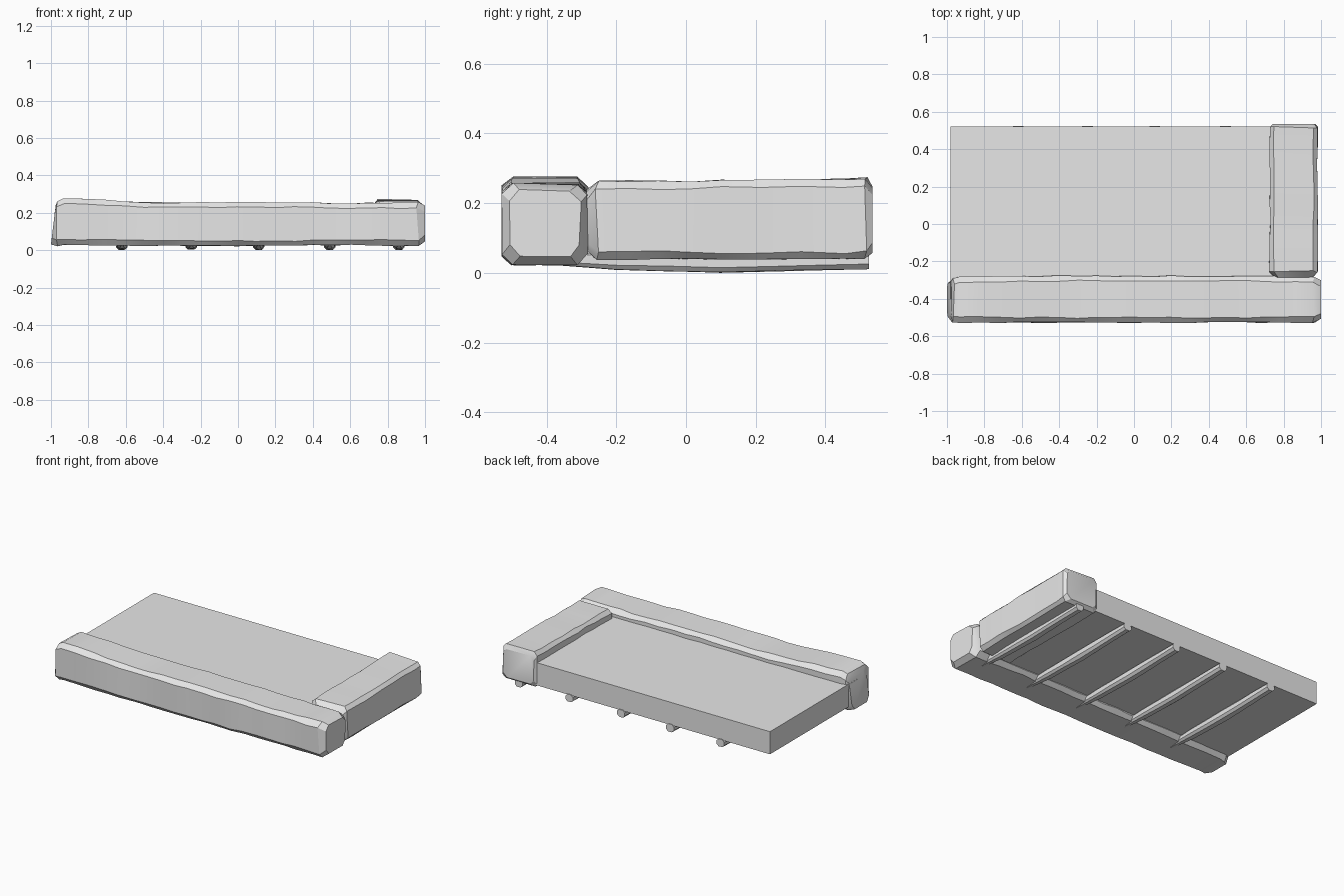
import bpy, bmesh, random, math

random.seed(4)
if "Cube" in bpy.data.objects:
    bpy.data.objects.remove(bpy.data.objects["Cube"], do_unlink=True)

stone = bpy.data.materials.new("plain grey")
stone.use_nodes = True
grey = (0.8, 0.8, 0.8, 1)
stone.diffuse_color = grey
stone.node_tree.nodes["Principled BSDF"].inputs["Base Color"].default_value = grey


def finish(name, bm, smooth=True):
    bmesh.ops.recalc_face_normals(bm, faces=bm.faces)
    mesh = bpy.data.meshes.new(name)
    bm.to_mesh(mesh)
    bm.free()
    mesh.materials.append(stone)
    obj = bpy.data.objects.new(name, mesh)
    bpy.context.scene.collection.objects.link(obj)
    if smooth:
        bpy.ops.object.select_all(action='DESELECT')
        obj.select_set(True)
        bpy.context.view_layer.objects.active = obj
        bpy.ops.object.shade_smooth_by_angle(angle=math.radians(30))
    return obj


def resample(stations, step):
    """Add in-between stations, keeping the given ones."""
    result = [stations[0]]
    for a, b in zip(stations, stations[1:]):
        n = max(1, round((b[0] - a[0]) / step))
        for i in range(1, n + 1):
            result.append([p + (q - p) * i / n for p, q in zip(a, b)])
    return result


def rough_block(name, stations, along_y=False, step=0.1, wear=0.007, lean=0):
    """Loft chamfered sections: (position, side low, side high, z low, z high, chamfer)."""
    bm = bmesh.new()
    rings = []
    rows = resample(stations, step)
    for t, a, b, lo, hi, c in rows:
        section = [(a + c, lo), (b - c, lo), (b, lo + c), (b, hi - c),
                   (b - c, hi), (a + c, hi), (a, hi - c), (a, lo + c)]
        ring = []
        for s, z in section:
            s += random.uniform(0, wear) * (1 if s < (a + b) / 2 else -1)
            z += random.uniform(0, wear) * (1 if z < (lo + hi) / 2 else -1)
            p = t + random.uniform(-wear, wear) * (0 if t in (rows[0][0], rows[-1][0]) else 1)
            if t == rows[0][0]:
                p += lean * (z - lo)
            ring.append(bm.verts.new((s, p, z) if along_y else (p, s, z)))
        rings.append(ring)
    for r, q in zip(rings, rings[1:]):
        for i in range(len(r)):
            j = (i + 1) % len(r)
            bm.faces.new((r[i], r[j], q[j], q[i]))
    bm.faces.new(rings[0])
    bm.faces.new(rings[-1])
    return finish(name, bm)


# Flat platform
bm = bmesh.new()
bmesh.ops.create_cube(bm, size=1)
for v in bm.verts:
    v.co.x = 0.9 if v.co.x > 0 else -0.98
    v.co.y = 0.52 if v.co.y > 0 else -0.4
    v.co.z = 0.205 if v.co.z > 0 else 0.055
finish("platform", bm, smooth=False)

# Long worn beam along the front
rough_block("front_beam", [
    (-1.0, -0.50, -0.31, 0.03, 0.24, 0.03),
    (-0.965, -0.53, -0.285, 0.02, 0.265, 0.03),
    (-0.93, -0.53, -0.28, 0.025, 0.282, 0.03),
    (-0.4, -0.53, -0.275, 0.02, 0.257, 0.025),
    (0.1, -0.53, -0.275, 0.02, 0.26, 0.025),
    (0.6, -0.53, -0.275, 0.025, 0.255, 0.025),
    (0.96, -0.53, -0.28, 0.02, 0.258, 0.03),
    (1.0, -0.51, -0.30, 0.045, 0.24, 0.03)], lean=0.12)

# Shorter beam along the left side
rough_block("left_beam", [
    (-0.285, 0.745, 0.96, 0.06, 0.24, 0.025),
    (-0.255, 0.72, 0.985, 0.035, 0.268, 0.025),
    (0.1, 0.725, 0.985, 0.035, 0.268, 0.02),
    (0.45, 0.72, 0.985, 0.035, 0.27, 0.02),
    (0.515, 0.722, 0.985, 0.04, 0.275, 0.02),
    (0.535, 0.74, 0.97, 0.055, 0.25, 0.025)], along_y=True)

# Cross battens underneath, tapering towards the front
for n, x in enumerate((-0.62, -0.25, 0.11, 0.49, 0.86)):
    rough_block("batten_%d" % (n + 1), [
        (-0.42, x - 0.015, x + 0.015, 0.025, 0.06, 0.008),
        (-0.2, x - 0.028, x + 0.028, 0.008, 0.062, 0.012),
        (0.1, x - 0.032, x + 0.032, 0.0, 0.062, 0.014),
        (0.525, x - 0.03, x + 0.03, 0.01, 0.062, 0.014)],
        along_y=True, step=0.15, wear=0.003)
